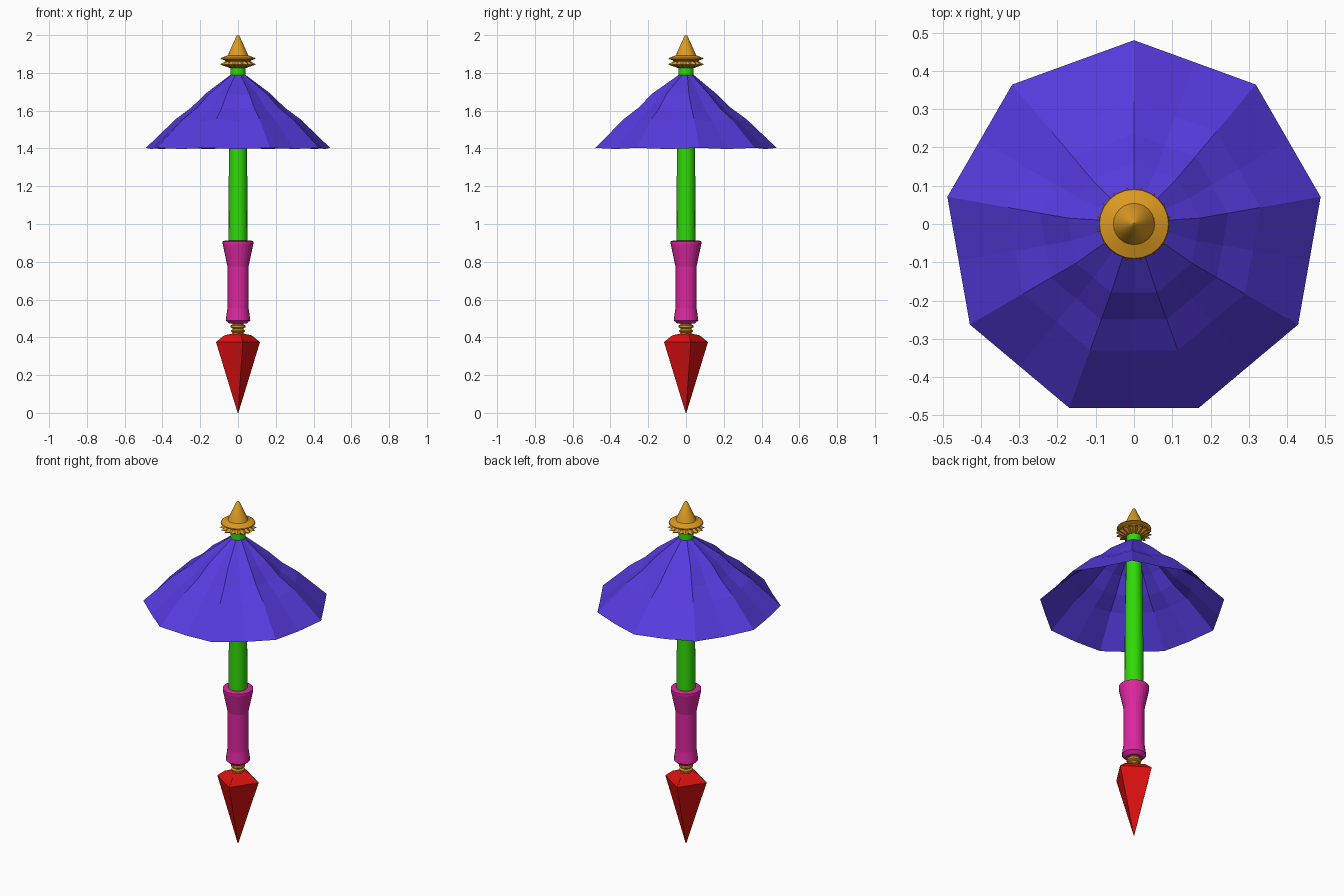
import bpy, bmesh, math

if "Cube" in bpy.data.objects:
    bpy.data.objects.remove(bpy.data.objects["Cube"])


def material(name, srgb):
    """Material from a screen colour, converted to linear."""
    m = bpy.data.materials.new(name)
    m.diffuse_color = (*[c ** 2.2 for c in srgb], 1)
    m.use_nodes = True
    m.node_tree.nodes["Principled BSDF"].inputs["Base Color"].default_value = m.diffuse_color
    return m


PURPLE = material("purple", (0.34, 0.24, 0.87))
GREEN = material("green", (0.20, 0.85, 0.06))
MAGENTA = material("magenta", (0.86, 0.17, 0.62))
GOLD = material("gold", (0.86, 0.60, 0.15))
RED = material("red", (0.86, 0.09, 0.09))


def finish(name, bm, mat, smooth=None):
    me = bpy.data.meshes.new(name)
    bm.to_mesh(me)
    bm.free()
    ob = bpy.data.objects.new(name, me)
    bpy.context.collection.objects.link(ob)
    me.materials.append(mat)
    if smooth:
        bpy.ops.object.select_all(action='DESELECT')
        ob.select_set(True)
        bpy.context.view_layer.objects.active = ob
        bpy.ops.object.shade_smooth_by_angle(angle=math.radians(smooth))
    return ob


def lathe(name, profile, sides, mat, turn=0.0, smooth=None, teeth=None):
    """Sweep (radius, z) points round z; teeth = (ring index, inner radius of every other point)."""
    bm = bmesh.new()
    rings = []
    for i, (r, z) in enumerate(profile):
        ring = []
        for k in range(sides):
            a = math.radians(turn) + math.tau * k / sides
            rr = teeth[1] if teeth and teeth[0] == i and k % 2 else r
            ring.append(bm.verts.new((rr * math.cos(a), rr * math.sin(a), z)))
        rings.append(ring)
    for low, high in zip(rings, rings[1:]):
        for k in range(sides):
            n = (k + 1) % sides
            bm.faces.new((low[k], low[n], high[n], high[k]))
    bm.faces.new(rings[0][::-1])
    bm.faces.new(rings[-1])
    return finish(name, bm, mat, smooth)


def canopy(profile, panels, mat):
    """Separate cloth panels between ribs; (radius, z, centre y, sag of the panel middle)."""
    bm = bmesh.new()
    for p in range(panels):
        a0, a1 = (math.radians(90) + math.tau * (p + d) / panels for d in (0, 1))
        rows = []
        for r, z, cy, sag in profile:
            x0, y0 = r * math.cos(a0), cy + r * math.sin(a0)
            x1, y1 = r * math.cos(a1), cy + r * math.sin(a1)
            rows.append([bm.verts.new(c) for c in (
                (x0, y0, z), ((x0 + x1) / 2, (y0 + y1) / 2, z - sag), (x1, y1, z))])
        for low, high in zip(rows, rows[1:]):
            for k in range(2):
                bm.faces.new((low[k], low[k + 1], high[k + 1], high[k]))
    return finish("canopy", bm, mat)


# four-sided spike at the bottom, slightly twisted
lathe("spike", [(0.002, 0.0), (0.119, 0.375), (0.075, 0.41), (0.03, 0.42)], 4, RED, turn=12)

# turned beads between spike and grip
lathe("beads", [(0.028, 0.405), (0.028, 0.425), (0.036, 0.43), (0.036, 0.437),
                (0.028, 0.443), (0.028, 0.447), (0.039, 0.453), (0.039, 0.463),
                (0.03, 0.468), (0.03, 0.48)], 16, GOLD, smooth=30)

# flared grip
lathe("grip", [(0.045, 0.472), (0.065, 0.49), (0.056, 0.555), (0.056, 0.775),
               (0.081, 0.895), (0.081, 0.908), (0.068, 0.912)], 24, MAGENTA)

# shaft
lathe("shaft", [(0.051, 0.89), (0.05, 1.1), (0.048, 1.4), (0.041, 1.75), (0.041, 1.85)],
      16, GREEN, smooth=30)

# nine-panel canopy, one thin layer
canopy([(0.495, 1.403, -0.015, 0.006), (0.335, 1.555, -0.015, 0.012), (0.25, 1.617, -0.015, 0.012),
        (0.175, 1.69, -0.015, 0.01), (0.04, 1.79, 0.0, 0.0)], 9, PURPLE)

# toothed collar
lathe("collar_teeth", [(0.043, 1.826), (0.098, 1.845), (0.065, 1.862)],
      32, GOLD, turn=11, teeth=(1, 0.074))

# finial disc and cone
lathe("finial", [(0.065, 1.858), (0.07, 1.866), (0.092, 1.874), (0.09, 1.879),
                 (0.054, 1.893), (0.008, 1.996), (0.003, 2.0)], 24, GOLD, smooth=30)
